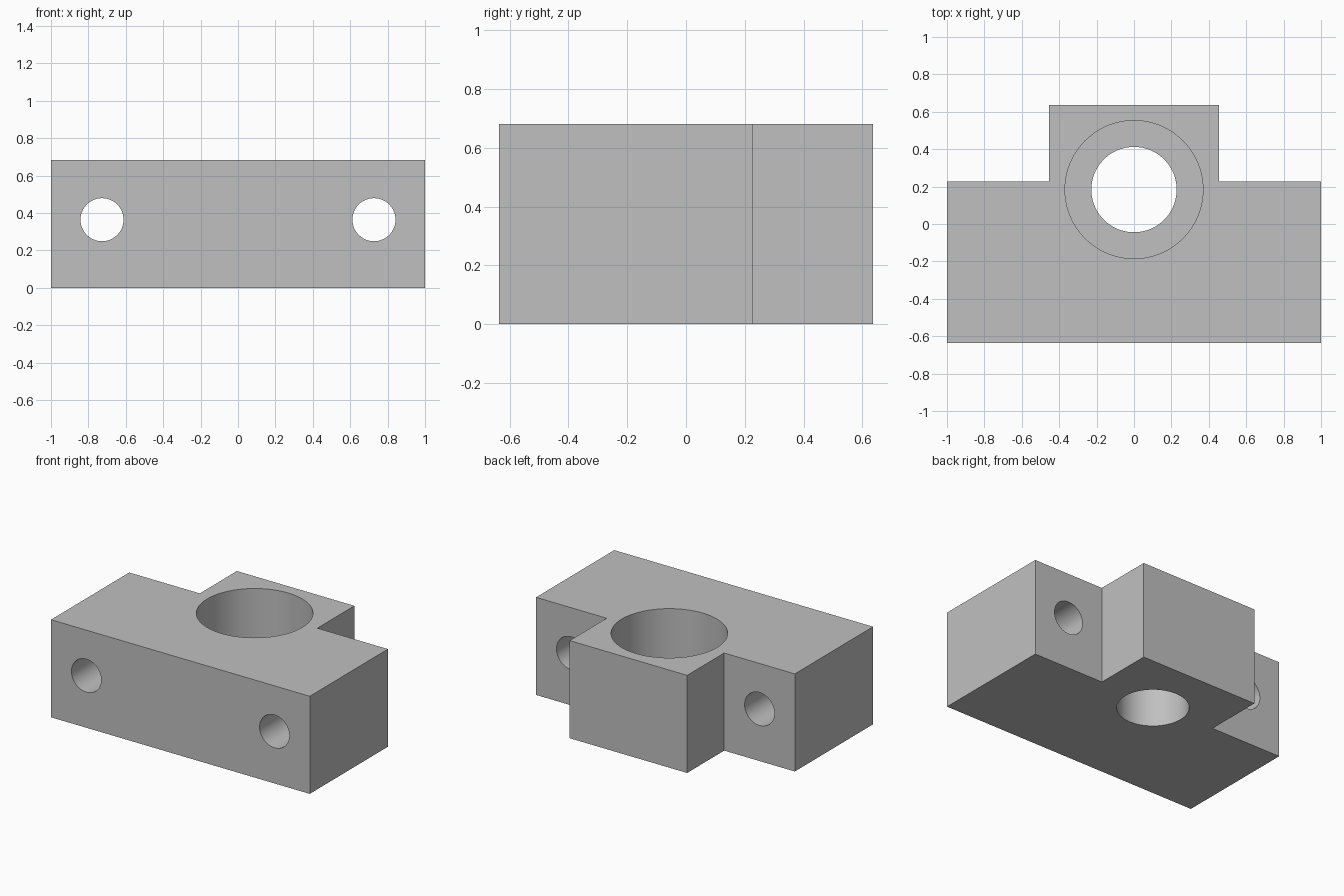
import bpy
import math

if "Cube" in bpy.data.objects:
    bpy.data.objects.remove(bpy.data.objects["Cube"], do_unlink=True)

HEIGHT = 0.682
BACK = 0.636        # half of the full depth
SHOULDER = 0.227    # rear face of the wide part
TAB = 0.454         # half width of the rear tab
BORE_Y = 0.184
STEP_Z = 0.297      # floor of the counterbore

grey = bpy.data.materials.new("light grey")
grey.use_nodes = True
colour = (0.53, 0.53, 0.53, 1)
grey.diffuse_color = colour
grey.node_tree.nodes["Principled BSDF"].inputs["Base Color"].default_value = colour

# T-shaped body: plan outline raised to full height
half = [(1, -BACK), (1, SHOULDER), (TAB, SHOULDER), (TAB, BACK)]
outline = half + [(-x, y) for x, y in reversed(half)]
n = len(outline)
verts = [(x, y, z) for z in (0, HEIGHT) for x, y in outline]
faces = [tuple(reversed(range(n))), tuple(range(n, 2 * n))]
faces += [(i, (i + 1) % n, n + (i + 1) % n, n + i) for i in range(n)]
mesh = bpy.data.meshes.new("mounting_block")
mesh.from_pydata(verts, [], faces)
mesh.materials.append(grey)
block = bpy.data.objects.new("mounting_block", mesh)
bpy.context.collection.objects.link(block)


def drill(name, radius, length, centre, tilt=0):
    """Cut a round hole through the block."""
    bpy.ops.mesh.primitive_cylinder_add(vertices=96, radius=radius, depth=length,
                                        location=centre, rotation=(tilt, 0, 0))
    cutter = bpy.context.object
    cutter.name = name
    cutter.hide_render = True
    cutter.data.materials.append(grey)
    cut = block.modifiers.new(name, "BOOLEAN")
    cut.operation = "DIFFERENCE"
    cut.solver = "EXACT"
    cut.object = cutter
    bpy.ops.object.select_all(action="DESELECT")
    block.select_set(True)
    bpy.context.view_layer.objects.active = block
    bpy.ops.object.modifier_apply(modifier=cut.name)
    bpy.data.objects.remove(cutter, do_unlink=True)


# Stepped vertical bore
drill("through_bore", 0.228, 2, (0, BORE_Y, HEIGHT / 2))
drill("counterbore", 0.369, 1, (0, BORE_Y, STEP_Z + 0.5))

# Bolt holes from front to shoulder
for side in (-1, 1):
    drill("bolt_hole", 0.115, 3, (side * 0.727, 0, 0.364), math.pi / 2)

bpy.ops.object.shade_smooth_by_angle(angle=math.radians(30))
